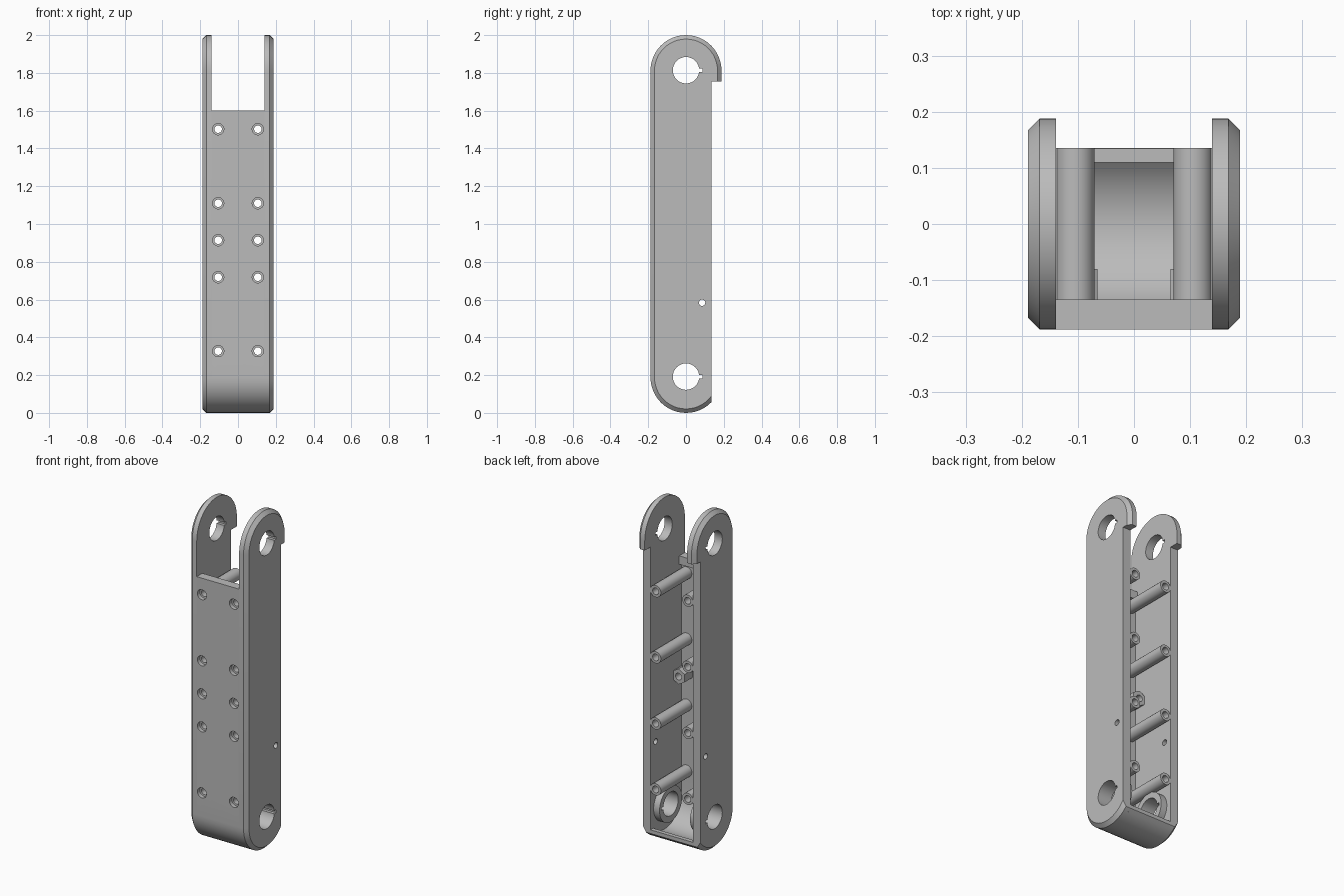
import bpy, bmesh, math

if "Cube" in bpy.data.objects:
    bpy.data.objects.remove(bpy.data.objects["Cube"])

grey = bpy.data.materials.new("light_grey")
grey.diffuse_color = (0.5, 0.5, 0.5, 1)
grey.use_nodes = True
grey.node_tree.nodes["Principled BSDF"].inputs["Base Color"].default_value = grey.diffuse_color

R = 0.188                 # end radius of the arm
Z_LOW, Z_TOP = 0.19, 1.812  # shaft centres
X_IN, X_OUT = 0.139, 0.189  # inner and outer faces of the side plates
CHAMFER = 0.021
Y_BACK = 0.135


def loft(name, rings):
    """Solid through a series of matching closed rings, capped at both ends."""
    bm = bmesh.new()
    vs = [[bm.verts.new(p) for p in ring] for ring in rings]
    n = len(rings[0])
    for a, b in zip(vs, vs[1:]):
        for i in range(n):
            j = (i + 1) % n
            bm.faces.new((a[i], a[j], b[j], b[i]))
    bm.faces.new(vs[0][::-1])
    bm.faces.new(vs[-1])
    bmesh.ops.recalc_face_normals(bm, faces=bm.faces)
    me = bpy.data.meshes.new(name)
    bm.to_mesh(me)
    bm.free()
    ob = bpy.data.objects.new(name, me)
    me.materials.append(grey)
    bpy.context.collection.objects.link(ob)
    return ob


def box(name, x0, x1, y0, y1, z0, z1):
    return loft(name, [[(x, y0, z0), (x, y1, z0), (x, y1, z1), (x, y0, z1)] for x in (x0, x1)])


def arc(r, a0, a1, n, cz):
    """Points (y, z) on an arc centred on y = 0."""
    return [(r * math.cos(math.radians(a0 + (a1 - a0) * i / n)),
             cz + r * math.sin(math.radians(a0 + (a1 - a0) * i / n))) for i in range(n + 1)]


def rod_x(name, x0, x1, r, y, z, n=32):
    c = [(y + r * math.cos(math.tau * i / n), z + r * math.sin(math.tau * i / n)) for i in range(n)]
    return loft(name, [[(x, *p) for p in c] for x in (x0, x1)])


def rod_y(name, steps, x, z, n=24):
    """Turned shape along y from (y, radius) steps."""
    ang = [math.tau * (i + 0.5) / n for i in range(n)]
    return loft(name, [[(x + r * math.cos(a), y, z + r * math.sin(a)) for a in ang] for y, r in steps])


def cut(ob, cutters):
    for c in cutters:
        m = ob.modifiers.new("cut", "BOOLEAN")
        m.operation, m.solver, m.object = "DIFFERENCE", "EXACT", c
        bpy.context.view_layer.objects.active = ob
        bpy.ops.object.modifier_apply(modifier=m.name)


# Cutters: shaft holes with keyways, small side hole, stepped screw holes
shaft_low = [rod_x("shaft_cutter_low", -0.3, 0.3, 0.07, 0, Z_LOW + 0.002),
             box("key_cutter_low", -0.3, 0.3, 0.05, 0.087, Z_LOW - 0.007, Z_LOW + 0.011)]
shaft_top = [rod_x("shaft_cutter_top", -0.3, 0.3, 0.07, 0, Z_TOP + 0.002),
             box("key_cutter_top", -0.3, 0.3, 0.05, 0.087, Z_TOP - 0.007, Z_TOP + 0.011)]
side_hole = rod_x("side_hole_cutter", -0.3, 0.3, 0.017, 0.085, 0.583, 16)
back_cut = box("back_cutter", -0.3, 0.3, Y_BACK, 0.3, -0.1, 1.755)
LONG = (0.327, 0.718, 1.11, 1.502)
SHORT = 0.914
screws = {(s, z): rod_y("screw_cutter", [(-0.25, 0.03), (-0.165, 0.03), (-0.164, 0.02), (0.25, 0.02)],
                        s * 0.105, z, 20)
          for s in (-1, 1) for z in LONG + (SHORT,)}
cutters = shaft_low + shaft_top + [side_hole, back_cut] + list(screws.values())

parts = []


# Chamfered side plates with rounded ends
def plate_ring(x, r):
    return [(x, *p) for p in arc(r, 0, 180, 24, Z_TOP) + arc(r, 180, 360, 24, R)]


for s, side in ((-1, "left"), (1, "right")):
    plate = loft(side + "_side_plate", [plate_ring(s * X_IN, R), plate_ring(s * (X_OUT - CHAMFER), R),
                                        plate_ring(s * X_OUT, R - CHAMFER)])
    cut(plate, shaft_low + shaft_top + [side_hole, back_cut])
    parts.append(plate)

    # Raised ring around the lower shaft hole
    ring = rod_x(side + "_shaft_boss", s * 0.1, s * (X_IN + 0.005), 0.105, 0, Z_LOW)
    cut(ring, shaft_low)
    parts.append(ring)

    # Long screw posts, each joined to its plate by a thin web
    for z in LONG:
        post = rod_y(side + "_screw_post", [(-0.16, 0.035), (Y_BACK, 0.035)], s * 0.105, z)
        web = box(side + "_post_web", s * 0.13, s * (X_IN + 0.003), -0.16, Y_BACK, z - 0.014, z + 0.014)
        cut(post, [screws[s, z]])
        parts += [post, web]

    # Short hexagonal boss
    boss = rod_y(side + "_hex_boss", [(-0.16, 0.046), (-0.08, 0.046)], s * 0.105, SHORT, 6)
    cut(boss, [screws[s, SHORT]])
    parts.append(boss)

# Front wall curving under the lower end, with a lip along its top edge
profile = [(-R, 1.6)] + arc(R, 180, 315.9, 18, R) + [(Y_BACK, 0.079)]
profile += arc(0.155, 315.2, 180, 18, R)
profile += [(-0.155, 1.55), (-0.135, 1.55), (-0.135, 1.6)]
wall = loft("front_wall", [[(x, *p) for p in profile] for x in (-X_IN, X_IN)])
cut(wall, list(screws.values()))
parts.append(wall)

for c in cutters:
    bpy.data.objects.remove(c, do_unlink=True)

# Smooth the round faces and keep the edges sharp
bpy.ops.object.select_all(action="DESELECT")
for ob in parts:
    ob.select_set(True)
bpy.context.view_layer.objects.active = parts[0]
bpy.ops.object.shade_smooth_by_angle(angle=math.radians(30))
